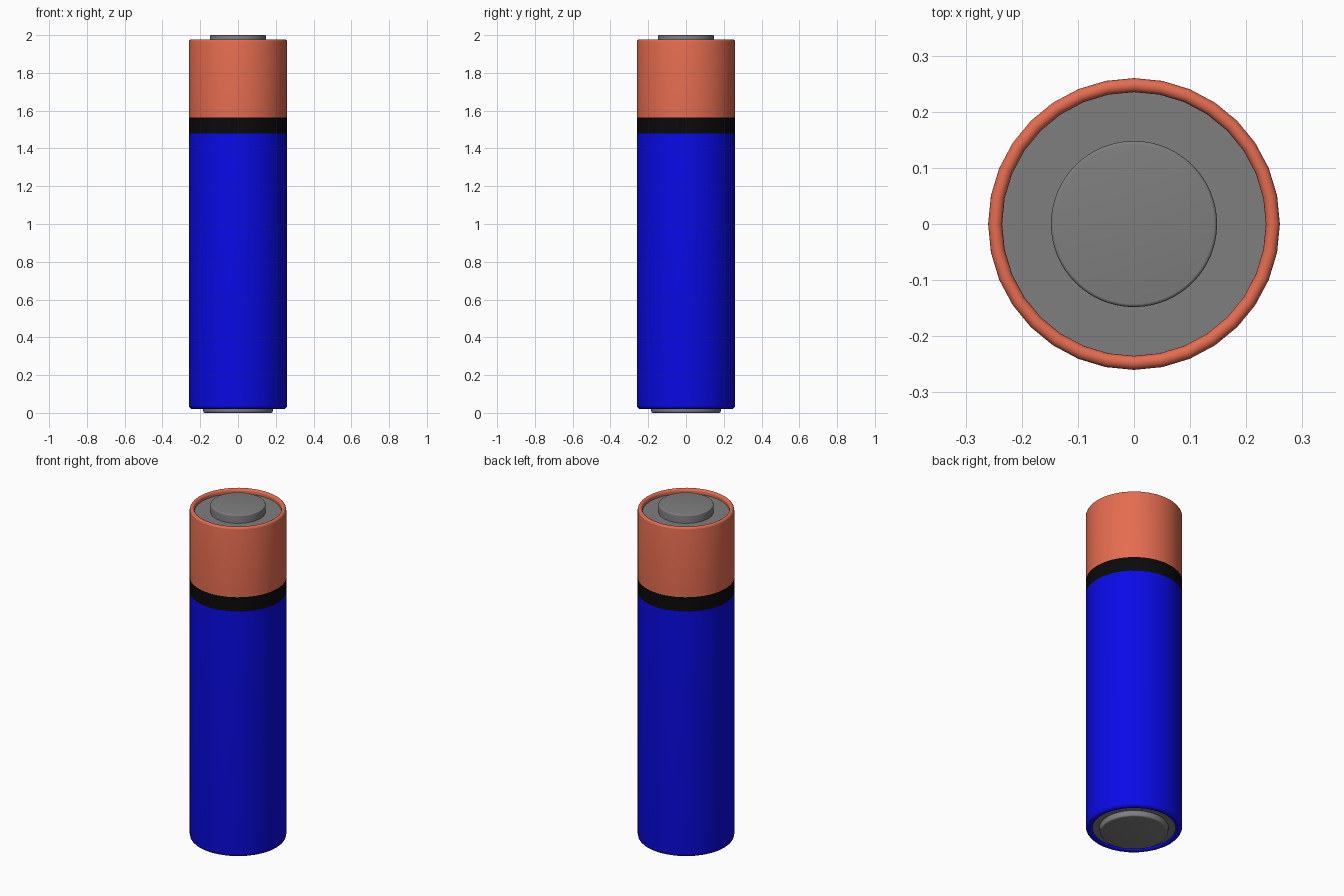
import bpy, bmesh, math

if "Cube" in bpy.data.objects:
    bpy.data.objects.remove(bpy.data.objects["Cube"])


def material(name, rgb):
    m = bpy.data.materials.new(name)
    m.diffuse_color = (*rgb, 1.0)
    m.use_nodes = True
    m.node_tree.nodes["Principled BSDF"].inputs["Base Color"].default_value = m.diffuse_color
    return m


ORANGE = material("copper orange", (0.78, 0.15, 0.08))
BLACK = material("black", (0.003, 0.003, 0.003))
BLUE = material("blue", (0.003, 0.003, 0.8))
GREY = material("metal grey", (0.21, 0.21, 0.21))


def lathe(name, profile, segs, mats, rule=None):
    """Revolve (radius, z) points about z; radius 0 makes a closed pole."""
    bm = bmesh.new()
    rings = []
    for r, z in profile:
        if r == 0:
            rings.append([bm.verts.new((0, 0, z))] * segs)
        else:
            rings.append([bm.verts.new((r * math.cos(2 * math.pi * i / segs),
                                        r * math.sin(2 * math.pi * i / segs), z))
                          for i in range(segs)])
    for a, b in zip(rings, rings[1:]):
        for i in range(segs):
            j = (i + 1) % segs
            quad = list(dict.fromkeys((a[i], a[j], b[j], b[i])))
            f = bm.faces.new(quad)
            if rule:
                f.material_index = rule(f.calc_center_median().z)
    bmesh.ops.recalc_face_normals(bm, faces=bm.faces[:])
    me = bpy.data.meshes.new(name)
    bm.to_mesh(me)
    bm.free()
    for m in mats:
        me.materials.append(m)
    ob = bpy.data.objects.new(name, me)
    bpy.context.collection.objects.link(ob)
    bpy.ops.object.select_all(action='DESELECT')
    ob.select_set(True)
    bpy.context.view_layer.objects.active = ob
    bpy.ops.object.shade_smooth_by_angle(angle=math.radians(35))
    return ob


def arc(cr, cz, rad, a0, a1, n=6):
    return [(cr + rad * math.cos(math.radians(a0 + (a1 - a0) * k / n)),
             cz + rad * math.sin(math.radians(a0 + (a1 - a0) * k / n)))
            for k in range(n + 1)]


# wrapper: blue body, black stripe and orange band, with rolled rims
wrapper = ([(0.225, 0.032)] + arc(0.238, 0.033, 0.013, 180, 270, 3)
           + arc(0.24, 0.04, 0.02, -90, 0)
           + [(0.26, 1.48), (0.26, 1.565)]
           + arc(0.2475, 1.9655, 0.0125, 0, 180, 8)
           + [(0.235, 1.952)])
lathe("wrapper", wrapper, 32, [BLUE, BLACK, ORANGE],
      lambda z: 0 if z < 1.48 else 1 if z < 1.565 else 2)

# positive end: plate and button
lathe("top_plate", [(0.236, 1.952), (0, 1.952)], 32, [GREY])
lathe("positive_button",
      [(0.148, 1.951)] + arc(0.142, 1.994, 0.006, 0, 90, 4) + [(0, 2.0)],
      64, [GREY])

# negative end: plate and raised disc
lathe("bottom_plate", [(0.23, 0.032), (0, 0.032)], 32, [GREY])
lathe("negative_disc",
      [(0.186, 0.033), (0.184, 0.014)] + arc(0.174, 0.01, 0.01, 0, -90, 4) + [(0, 0.0)],
      64, [GREY])
